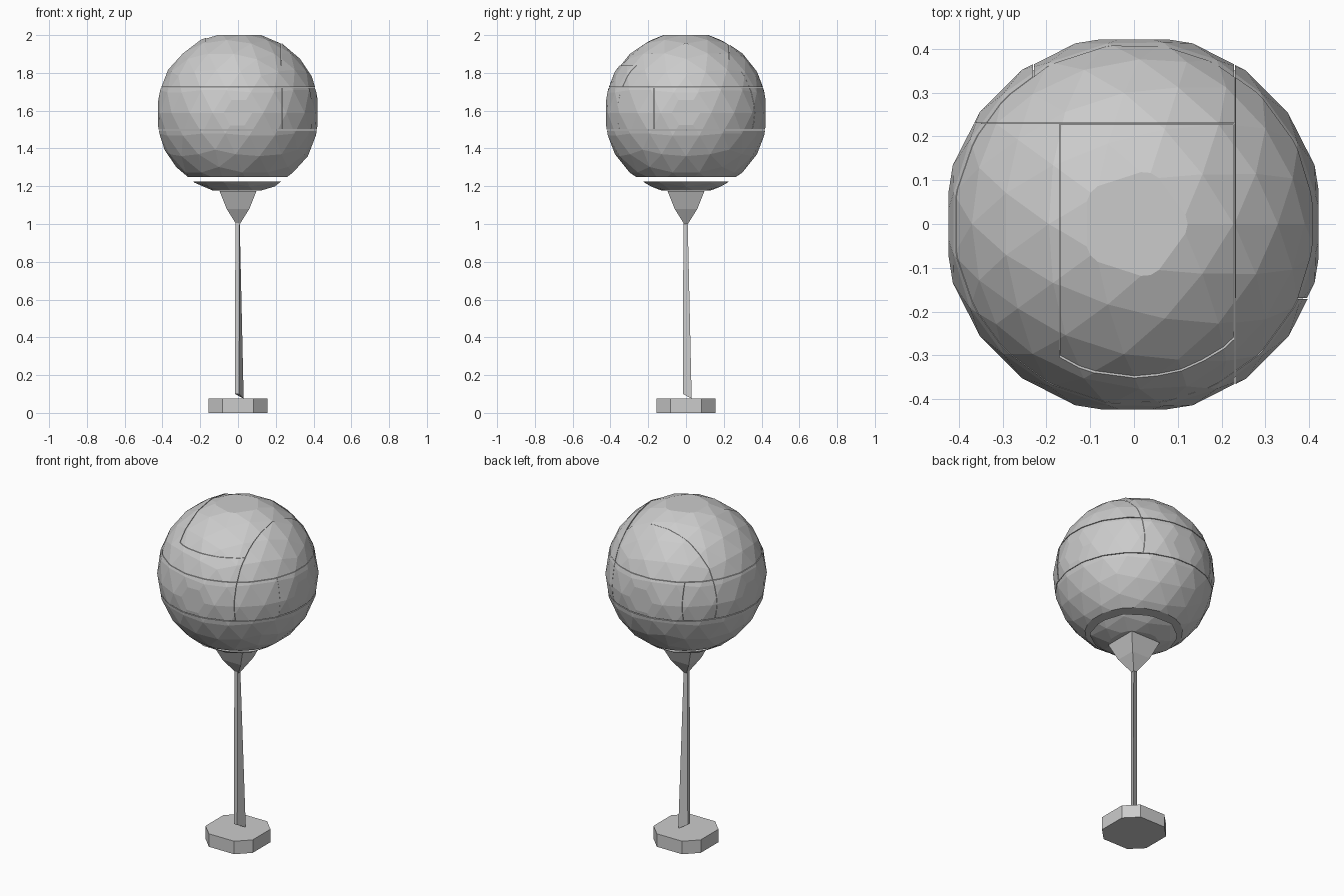
import bpy, bmesh
from mathutils import Vector

if "Cube" in bpy.data.objects:
    bpy.data.objects.remove(bpy.data.objects["Cube"])

CENTRE = Vector((0, 0, 1.588))
RADIUS = 0.435
L = 0.423          # flattened limit on each axis
TOP = 2.0


def to_object(name, bm):
    bmesh.ops.recalc_face_normals(bm, faces=bm.faces)
    me = bpy.data.meshes.new(name)
    bm.to_mesh(me)
    bm.free()
    ob = bpy.data.objects.new(name, me)
    bpy.context.collection.objects.link(ob)
    return ob


def sphere_piece(name, xr, yr, zr, scale=1.0):
    """Faceted ball cut down to a closed block between axis planes."""
    bm = bmesh.new()
    bmesh.ops.create_icosphere(bm, subdivisions=3, radius=RADIUS)
    bmesh.ops.translate(bm, vec=CENTRE, verts=bm.verts)
    for axis, (lo, hi) in enumerate((xr, yr, zr)):
        for value, sign in ((lo, -1), (hi, 1)):
            co, no = Vector((0, 0, 0)), Vector((0, 0, 0))
            co[axis], no[axis] = value, sign
            bmesh.ops.bisect_plane(bm, geom=bm.verts[:] + bm.edges[:] + bm.faces[:],
                                   dist=1e-5, plane_co=co, plane_no=no, clear_outer=True)
            rim = [e for e in bm.edges if e.is_boundary]
            if rim:
                bmesh.ops.holes_fill(bm, edges=rim, sides=0)
    for v in bm.verts:
        v.co = CENTRE + (v.co - CENTRE) * scale
    return to_object(name, bm)


def loft(name, sections):
    """Closed solid through matching rings of points."""
    bm = bmesh.new()
    rings = [[bm.verts.new(p) for p in s] for s in sections]
    n = len(rings[0])
    for a, b in zip(rings, rings[1:]):
        for i in range(n):
            j = (i + 1) % n
            bm.faces.new((a[i], a[j], b[j], b[i]))
    bm.faces.new(rings[0][::-1])
    bm.faces.new(rings[-1])
    return to_object(name, bm)


def square(r, z):
    return [(-r, -r, z), (r, -r, z), (r, r, z), (-r, r, z)]


# Balloon: lower cap and bowl
full = (-L, L)
sphere_piece("balloon_bottom_cap", full, full, (1.178, 1.226))
sphere_piece("balloon_lower_bowl", full, full, (1.248, 1.496))

# Balloon: middle band of panels
mid = (1.5, 1.722)
sphere_piece("balloon_front_band", (-L, 0.229), (-L, 0.229), mid)
sphere_piece("balloon_right_corner", (0.231, L), (-L, -0.171), mid, 1.003)
sphere_piece("balloon_right_panel", (0.231, L), (-0.169, L), mid, 0.997)
sphere_piece("balloon_back_panel", (-0.229, 0.229), (0.231, L), mid, 0.997)
sphere_piece("balloon_back_corner", (-L, -0.231), (0.231, L), mid)

# Balloon: upper panels
up = (1.725, TOP)
sphere_piece("balloon_top_left", (-L, -0.17), (-L, 0.229), up)
sphere_piece("balloon_top_strip", (-0.17, 0.229), (-L, 0.229), (1.725, 1.838), 1.002)
sphere_piece("balloon_top_panel", (-0.17, 0.229), (-L, 0.229), (1.838, TOP + 0.003), 0.993)
sphere_piece("balloon_top_right", (0.231, L), full, up, 1.002)
sphere_piece("balloon_top_back", (-L, 0.229), (0.231, L), up)

# Neck: tapering square knot under the balloon
loft("balloon_neck", [square(0.01, 1.0), square(0.06, 1.08), square(0.098, 1.175)])

# String: thin blade widening along the diagonal toward the base
loft("string", [
    [(-0.016, -0.016, 0.1), (0.006, -0.016, 0.1), (0.03, 0.03, 0.075), (-0.016, 0.006, 0.1)],
    [(-0.014, -0.014, 1.01), (0.008, -0.014, 1.01), (0.009, 0.009, 1.01), (-0.014, 0.008, 1.01)],
])

# Base weight: chamfered square block
a, b = 0.155, 0.083
octagon = [(a, -b), (a, b), (b, a), (-b, a), (-a, b), (-a, -b), (-b, -a), (b, -a)]
loft("base_weight", [[(x, y, z) for x, y in octagon] for z in (0, 0.077)])
